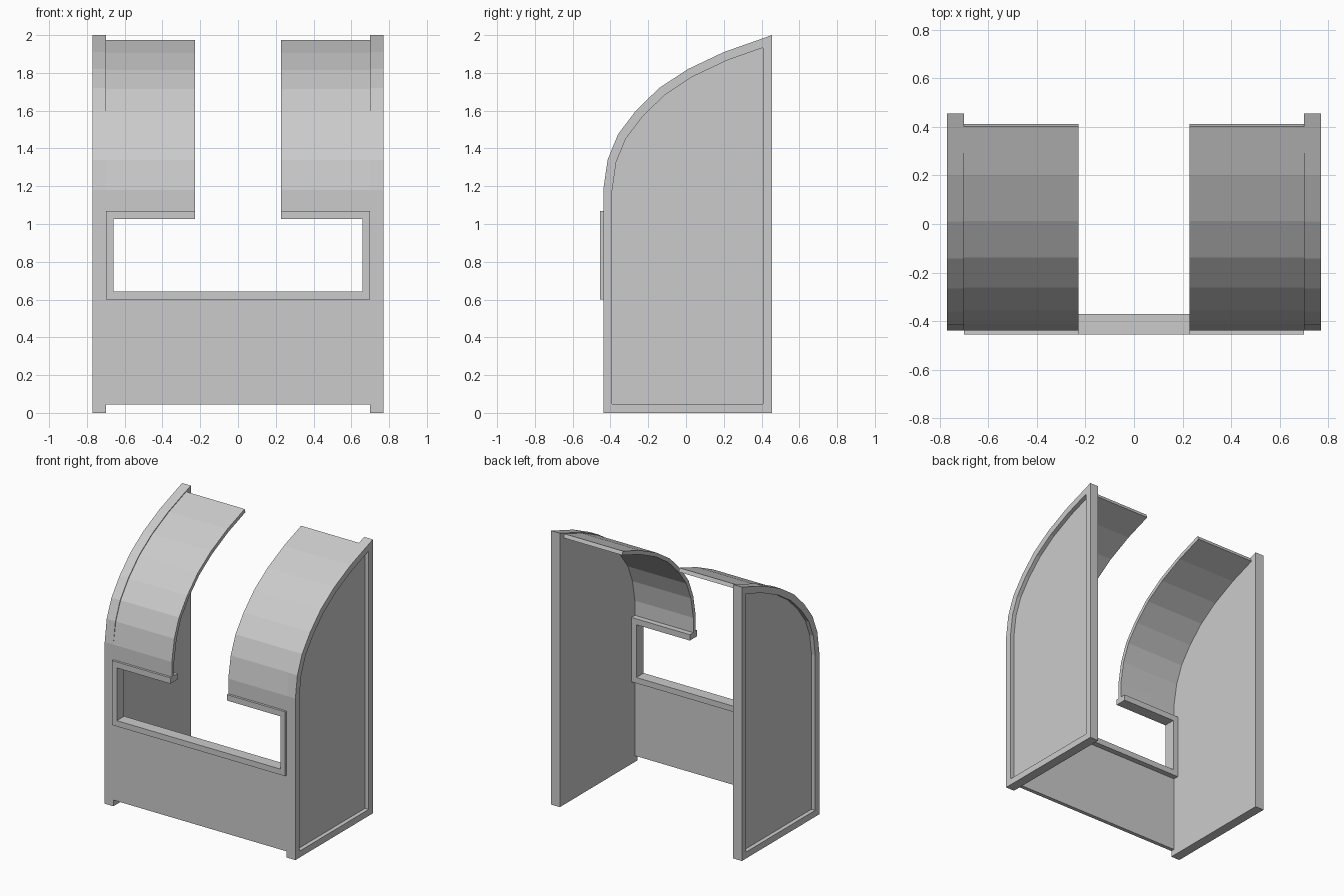
import bpy, bmesh
from mathutils import Vector

if "Cube" in bpy.data.objects:
    bpy.data.objects.remove(bpy.data.objects["Cube"])


def prism(name, points, direction, recess=None, mirror=False):
    """Extrude a closed outline; optionally sink a panel into the far face."""
    bm = bmesh.new()
    direction = Vector(direction)
    base = bm.faces.new([bm.verts.new(p) for p in points])
    ext = bmesh.ops.extrude_face_region(bm, geom=[base], use_keep_orig=True)["geom"]
    bmesh.ops.translate(bm, vec=direction,
                        verts=[g for g in ext if isinstance(g, bmesh.types.BMVert)])
    bmesh.ops.recalc_face_normals(bm, faces=bm.faces)
    if recess:
        border, depth = recess
        out = direction.normalized()
        face = max(bm.faces, key=lambda f: f.calc_center_median().dot(out))
        bmesh.ops.inset_region(bm, faces=[face], thickness=border, use_even_offset=True)
        panel = bmesh.ops.extrude_discrete_faces(bm, faces=[face])["faces"][0]
        bmesh.ops.translate(bm, vec=-out * depth, verts=panel.verts)
        bmesh.ops.recalc_face_normals(bm, faces=bm.faces)
    mesh = bpy.data.meshes.new(name)
    bm.to_mesh(mesh)
    bm.free()
    obj = bpy.data.objects.new(name, mesh)
    bpy.context.collection.objects.link(obj)
    if mirror:
        obj.modifiers.new("Mirror", "MIRROR").use_mirror_merge = False
    return obj


def offset(line, dist):
    """Shift an open (y, z) polyline to its right-hand side."""
    pts = [Vector(p) for p in line]
    normals = []
    for a, b in zip(pts, pts[1:]):
        d = (b - a).normalized()
        normals.append(Vector((d.y, -d.x)))
    result = []
    for i, p in enumerate(pts):
        n0, n1 = normals[max(i - 1, 0)], normals[min(i, len(normals) - 1)]
        result.append(p + (n0 + n1) * dist / (1 + n0.dot(n1)))
    return result


# Curved front edge shared by the side panels and the hood (y, z)
FRONT = -0.438
curve = [(FRONT, 1.18), (-0.415, 1.34), (-0.36, 1.475), (-0.265, 1.60),
         (-0.142, 1.72), (0.01, 1.82), (0.20, 1.91)]

# Side panels with a recessed outer face
side = [(0.455, 0), (FRONT, 0)] + curve + [(0.455, 2.0)]
prism("side_panel", [(0.70, y, z) for y, z in side], (0.07, 0, 0), (0.047, 0.03), True)

# Curved hood halves, set just below the side rims towards the top
edge = [(FRONT, 1.07)] + curve + [(0.40, 1.981)]
sunk = offset(edge, 0.006)
outer = [Vector(p) for p in edge[:2]] + sunk[2:]
hood = outer + offset(outer, 0.028)[::-1]
prism("hood_half", [(0.228, y, z) for y, z in hood], (0.472, 0, 0), mirror=True)

# Lower front wall
wall = [(-0.70, 0.045), (0.70, 0.045), (0.70, 0.60), (-0.70, 0.60)]
prism("front_wall", [(x, FRONT, z) for x, z in wall], (0, 0.028, 0))

# Window frame, open at the middle of its top rail
half = [(0.70, 0.60), (0.70, 1.07), (0.228, 1.07), (0.228, 1.027), (0.66, 1.027), (0.66, 0.642)]
frame = half + [(-x, z) for x, z in half[::-1]]
prism("window_frame", [(x, -0.455, z) for x, z in frame], (0, 0.085, 0))
